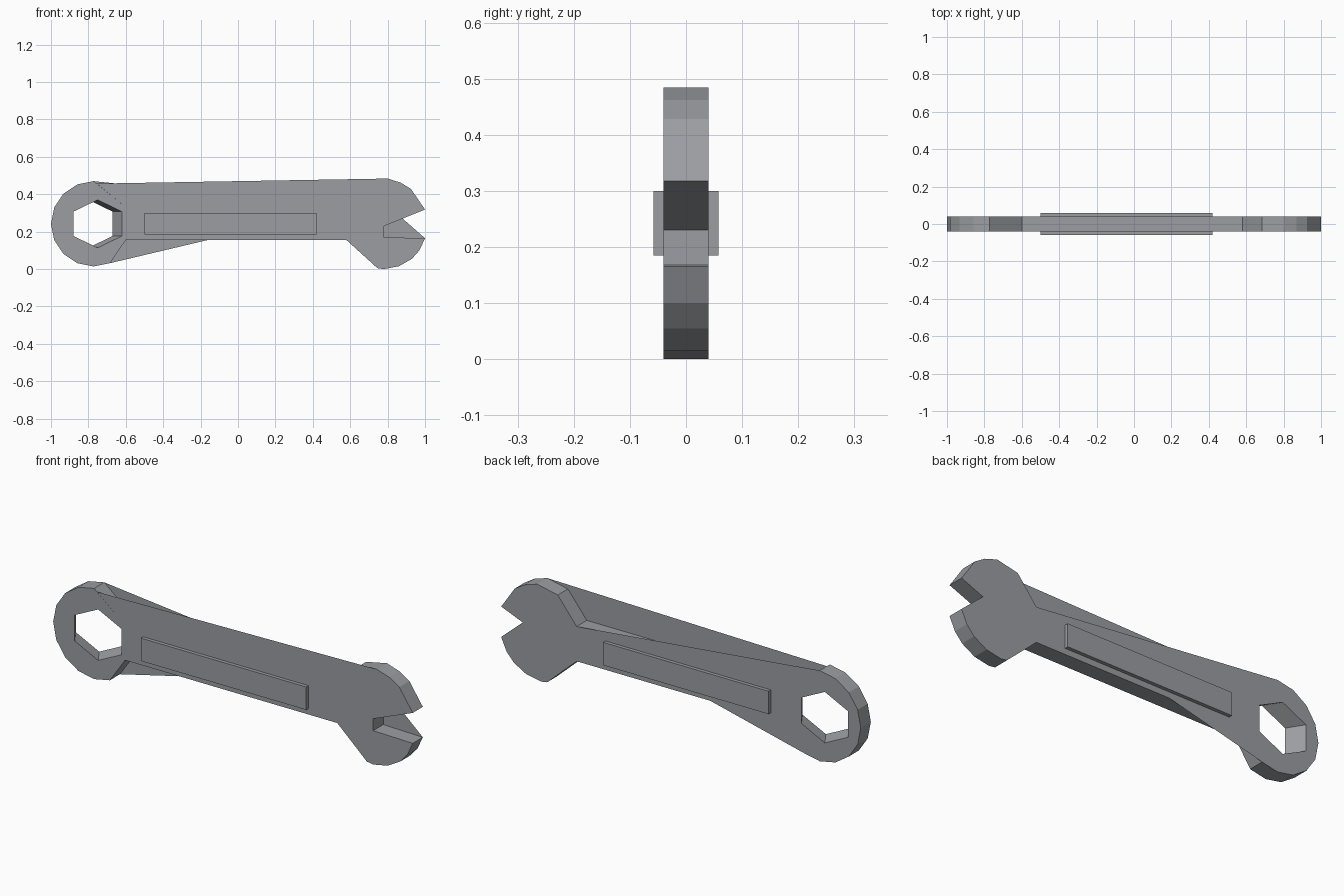
import bpy, bmesh
from math import sin, cos, radians

cube = bpy.data.objects.get("Cube")
if cube:
    bpy.data.objects.remove(cube)

HALF = 0.04      # half thickness of the body
MID = 0.242      # height of the long axis

steel = bpy.data.materials.new("steel_grey")
steel.use_nodes = True
grey = (0.33, 0.34, 0.36, 1)
steel.diffuse_color = grey
steel.node_tree.nodes["Principled BSDF"].inputs["Base Color"].default_value = grey


def finish(name, bm):
    mesh = bpy.data.meshes.new(name)
    bm.to_mesh(mesh)
    bm.free()
    mesh.materials.append(steel)
    obj = bpy.data.objects.new(name, mesh)
    bpy.context.collection.objects.link(obj)
    return obj


def loop(bm, points, y):
    verts = [bm.verts.new((x, y, z)) for x, z in points]
    edges = [bm.edges.new((a, b)) for a, b in zip(verts, verts[1:] + verts[:1])]
    return verts, edges


def walls(bm, front, back):
    n = len(front)
    for i in range(n):
        j = (i + 1) % n
        bm.faces.new((front[i], front[j], back[j], back[i]))


def sheet(name, points, y):
    """Thin flat web, facing away from the middle plane."""
    bm = bmesh.new()
    face = bm.faces.new([bm.verts.new((x, y, z)) for x, z in points])
    face.normal_update()
    if face.normal.y * y < 0:
        face.normal_flip()
    bmesh.ops.triangulate(bm, faces=[face])
    return finish(name, bm)


# Outline: round ring end, straight handle, open jaw end
ring = [(-0.772 + 0.228 * cos(radians(a / 2)), MID + 0.228 * sin(radians(a / 2)))
        for a in range(180, 586, 45)]
neck_low, neck_top = (0.58, 0.155), (0.58, 0.33)
ring_low, ring_top = (-0.6, 0.155), (-0.6, 0.33)
shoulder, crown = (0.685, 0.46), (0.80, 0.484)
slot = [(1, 0.165), (0.78, 0.17), (0.78, 0.23), (1, 0.318)]
jaw = [(0.745, 0.005), (0.78, 0), (0.86, 0.015), (0.93, 0.055), (0.97, 0.10),
       *slot, (0.925, 0.428), (0.87, 0.462), crown, shoulder]
outline = ring + [ring_low, neck_low] + jaw + [neck_top, ring_top]

# Hexagonal hole, slanting sideways through the ring
hexagon = [(0, 0.128), (0.13, 0.065), (0.13, -0.065),
           (0, -0.128), (-0.13, -0.065), (-0.13, 0.065)]

# Body with flat caps around the hole
bm = bmesh.new()
rims, holes = [], []
for y, centre in ((-HALF, -0.75), (HALF, -0.80)):
    rim, rim_edges = loop(bm, outline, y)
    hole, hole_edges = loop(bm, [(centre + x, MID + z) for x, z in hexagon], y)
    bmesh.ops.triangle_fill(bm, use_beauty=True, edges=rim_edges + hole_edges,
                            normal=(0, y, 0))
    rims.append(rim)
    holes.append(hole)
walls(bm, *rims)
walls(bm, *holes)
bmesh.ops.recalc_face_normals(bm, faces=bm.faces)
finish("wrench_body", bm)

# Flat webs that bridge the hollows of the outline
sheet("front_top_web", [(-0.755, 0.457), ring_top, neck_top, shoulder, crown], -HALF)
sheet("back_top_web", [ring[0], ring_top, neck_top], HALF)
sheet("back_low_web", [ring[-1], ring_low, (-0.163, 0.155)], HALF)
sheet("back_jaw_web", slot[:3] + [(0.88, 0.27)], HALF)

# Raised grip panel on both faces
for name, side in (("front_grip_panel", -1), ("back_grip_panel", 1)):
    bm = bmesh.new()
    bmesh.ops.create_cube(bm, size=1)
    bmesh.ops.scale(bm, vec=(0.92, 0.018, 0.115), verts=bm.verts)
    bmesh.ops.translate(bm, vec=(-0.04, side * 0.049, 0.2425), verts=bm.verts)
    finish(name, bm)
